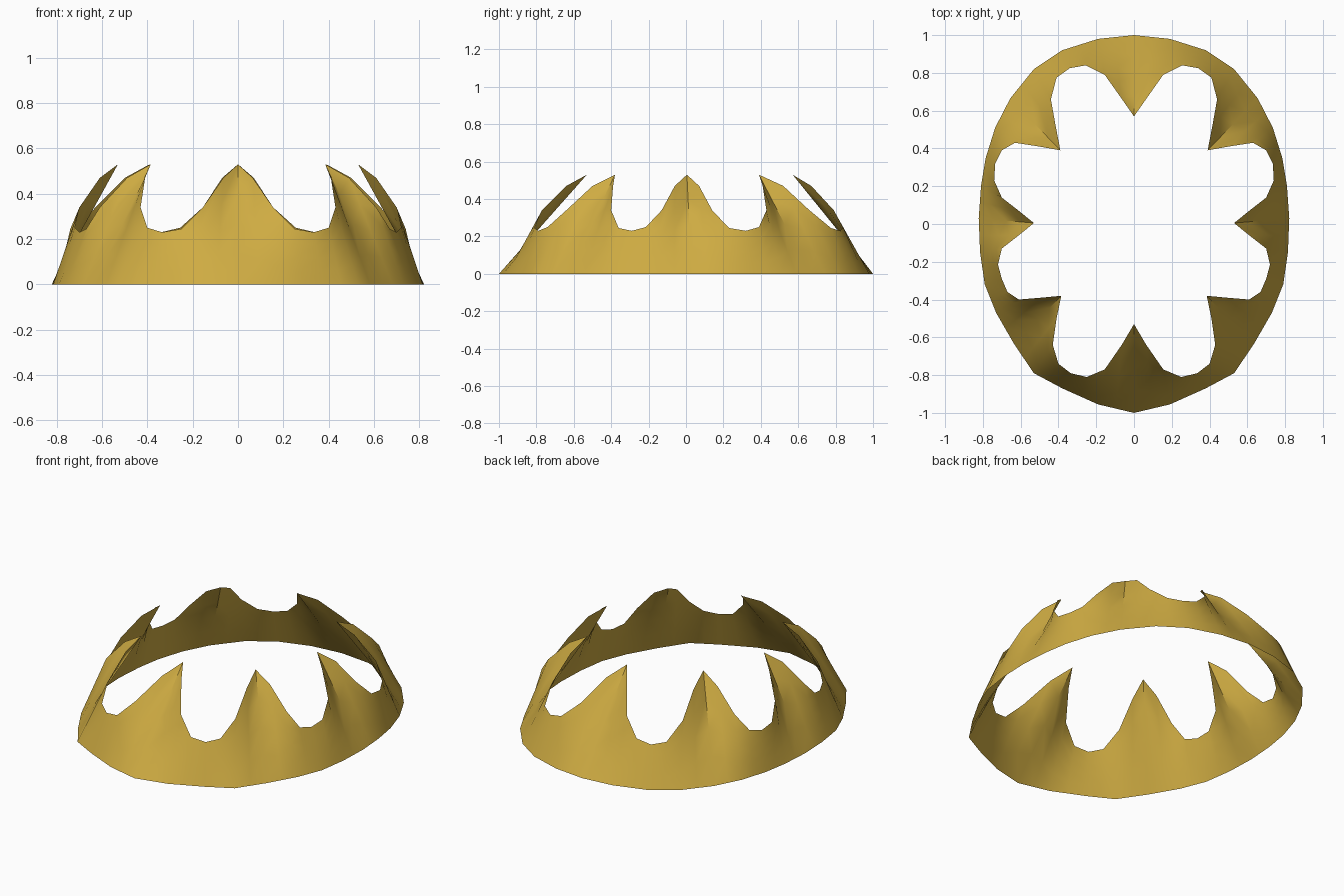
import bpy
import bmesh
from mathutils import Vector

default_cube = bpy.data.objects.get("Cube")
if default_cube:
    bpy.data.objects.remove(default_cube, do_unlink=True)

# Heights of the rim from one spike tip, through the valley, to the next tip
SPIKE_HEIGHTS = [.53, .47, .34, .245, .23, .25, .34, .47]

# Upper rim on the left side, from the front spike round to the back spike
RIM = [(0, -.53), (.065, -.64), (.155, -.77), (.25, -.81), (.335, -.79),
       (.4, -.74), (.43, -.64), (.41, -.5), (.385, -.38), (.49, -.39),
       (.61, -.4), (.67, -.36), (.7, -.29), (.72, -.215), (.7, -.13),
       (.61, -.06), (.53, .005), (.61, .07), (.7, .14), (.74, .23),
       (.735, .32), (.7, .39), (.63, .43), (.5, .41), (.39, .39),
       (.415, .52), (.44, .66), (.41, .775), (.34, .825), (.255, .84),
       (.155, .79), (.07, .67), (0, .57)]

# Lower edge on the left side, one point for every second rim point
BASE = [(0, -1), (.19, -.955), (.38, -.87), (.53, -.79), (.635, -.635),
        (.73, -.47), (.79, -.32), (.815, -.15), (.822, .03), (.81, .2),
        (.785, .35), (.735, .51), (.655, .665), (.53, .82), (.38, .92),
        (.19, .98), (0, 1)]

WALL_ROWS = 4


def base_point(column):
    """Lower edge position below a rim column."""
    key, odd = divmod(column, 2)
    start = Vector((*BASE[key], 0))
    if not odd:
        return start
    return start.lerp(Vector((*BASE[key + 1], 0)), .5)


def rim_point(column):
    """Rim position, with the spike heights repeating."""
    height = SPIKE_HEIGHTS[column % len(SPIKE_HEIGHTS)]
    return Vector((*RIM[column], height))


def mirrored(point):
    return Vector((-point.x, point.y, point.z))


def make_material(name, colour):
    material = bpy.data.materials.new(name)
    material.use_nodes = True
    material.diffuse_color = colour
    shader = material.node_tree.nodes["Principled BSDF"]
    shader.inputs["Base Color"].default_value = colour
    return material


# Pair the lower edge with the rim, then mirror to close the loop
columns = [(base_point(i), rim_point(i)) for i in range(len(RIM))]
columns += [(mirrored(low), mirrored(high))
            for low, high in reversed(columns[1:-1])]

# Stretch a thin open wall between the two edges
bm = bmesh.new()
wall = [[bm.verts.new(low.lerp(high, row / WALL_ROWS))
         for row in range(WALL_ROWS + 1)] for low, high in columns]
for left, right in zip(wall, wall[1:] + wall[:1]):
    for row in range(WALL_ROWS):
        bm.faces.new((left[row], right[row], right[row + 1], left[row + 1]))

mesh = bpy.data.meshes.new("crown_band")
bm.to_mesh(mesh)
bm.free()
crown = bpy.data.objects.new("crown_band", mesh)
bpy.context.collection.objects.link(crown)
mesh.materials.append(make_material("gold", (.62, .41, .055, 1)))

# Smooth wall with sharp folds at the diagonal spikes
bpy.context.view_layer.objects.active = crown
crown.select_set(True)
bpy.ops.object.shade_smooth_by_angle(angle=.7)
